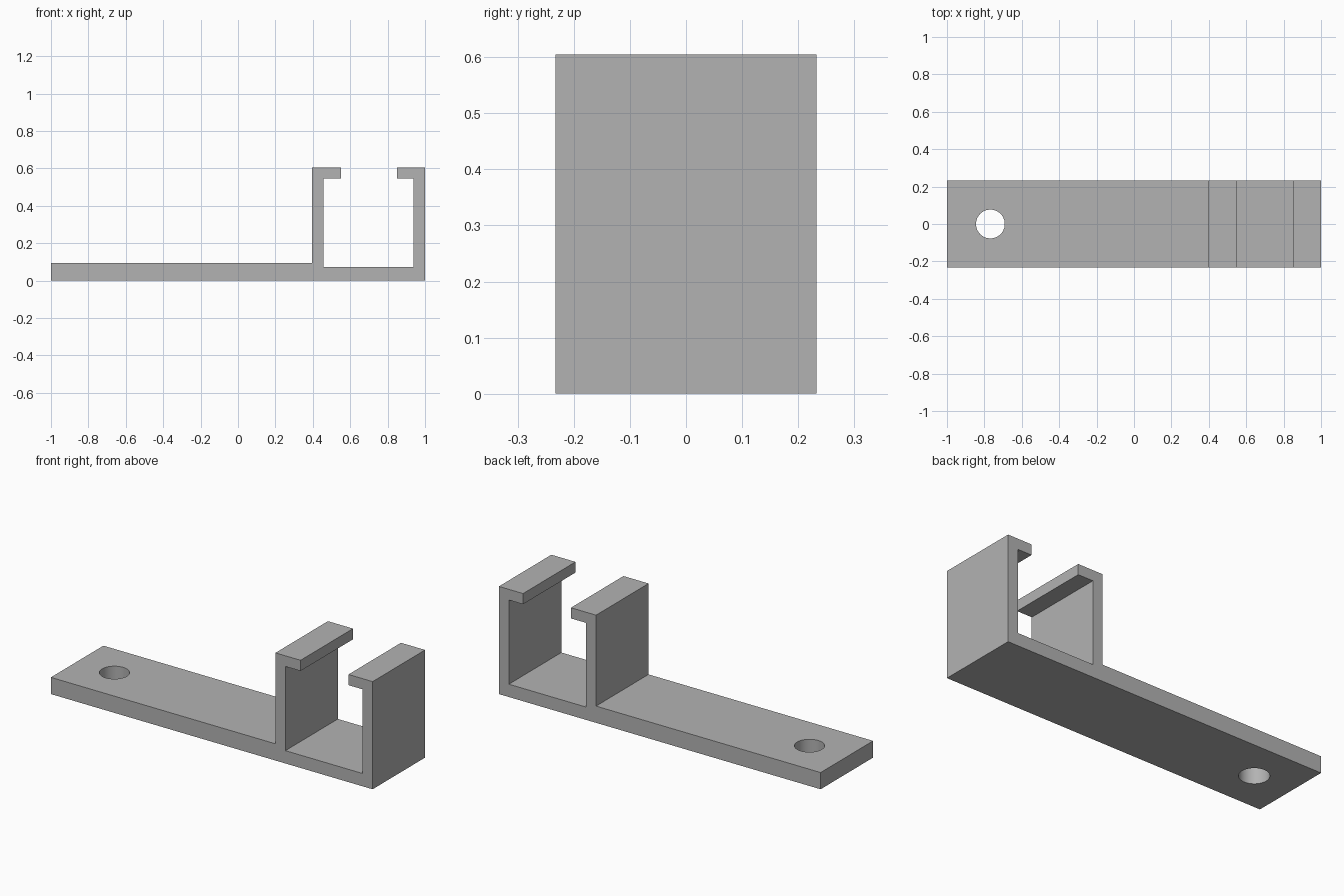
import bpy
import bmesh

cube = bpy.data.objects.get("Cube")
if cube:
    bpy.data.objects.remove(cube, do_unlink=True)

HALF_DEPTH = 0.233

# Single grey material
grey = bpy.data.materials.new("plain grey")
grey.use_nodes = True
colour = (0.45, 0.45, 0.45, 1)
grey.diffuse_color = colour
grey.node_tree.nodes["Principled BSDF"].inputs["Base Color"].default_value = colour


def extrude_profile(name, points):
    """Extrude an x-z outline along y, centred on y = 0."""
    bm = bmesh.new()
    face = bm.faces.new([bm.verts.new((x, -HALF_DEPTH, z)) for x, z in points])
    result = bmesh.ops.extrude_face_region(bm, geom=[face])
    verts = [v for v in result["geom"] if isinstance(v, bmesh.types.BMVert)]
    bmesh.ops.translate(bm, verts=verts, vec=(0, 2 * HALF_DEPTH, 0))
    bmesh.ops.recalc_face_normals(bm, faces=bm.faces)
    mesh = bpy.data.meshes.new(name)
    bm.to_mesh(mesh)
    bm.free()
    mesh.materials.append(grey)
    obj = bpy.data.objects.new(name, mesh)
    bpy.context.collection.objects.link(obj)
    return obj


# Flat mounting arm running into an open channel with inward lips
arm_top, floor, lip_bottom, top = 0.094, 0.072, 0.545, 0.605
bracket = extrude_profile("channel_bracket", [
    (-1, 0), (1, 0), (1, top), (0.85, top), (0.85, lip_bottom),
    (0.938, lip_bottom), (0.938, floor), (0.458, floor), (0.458, lip_bottom),
    (0.552, lip_bottom), (0.552, top), (0.396, top), (0.396, arm_top),
    (-1, arm_top),
])

# Screw hole through the arm
bpy.ops.mesh.primitive_cylinder_add(vertices=48, radius=0.077, depth=0.5,
                                    location=(-0.768, 0, 0))
cutter = bpy.context.object
cutter.name = "screw_hole_cutter"
cutter.hide_render = True
cutter.data.materials.append(grey)

hole = bracket.modifiers.new("screw_hole", 'BOOLEAN')
hole.operation = 'DIFFERENCE'
hole.solver = 'EXACT'
hole.object = cutter

bpy.ops.object.select_all(action='DESELECT')
bracket.select_set(True)
bpy.context.view_layer.objects.active = bracket
bpy.ops.object.modifier_apply(modifier=hole.name)
bpy.data.objects.remove(cutter, do_unlink=True)

# Round hole wall, crisp bracket edges
bpy.ops.object.shade_smooth_by_angle()
